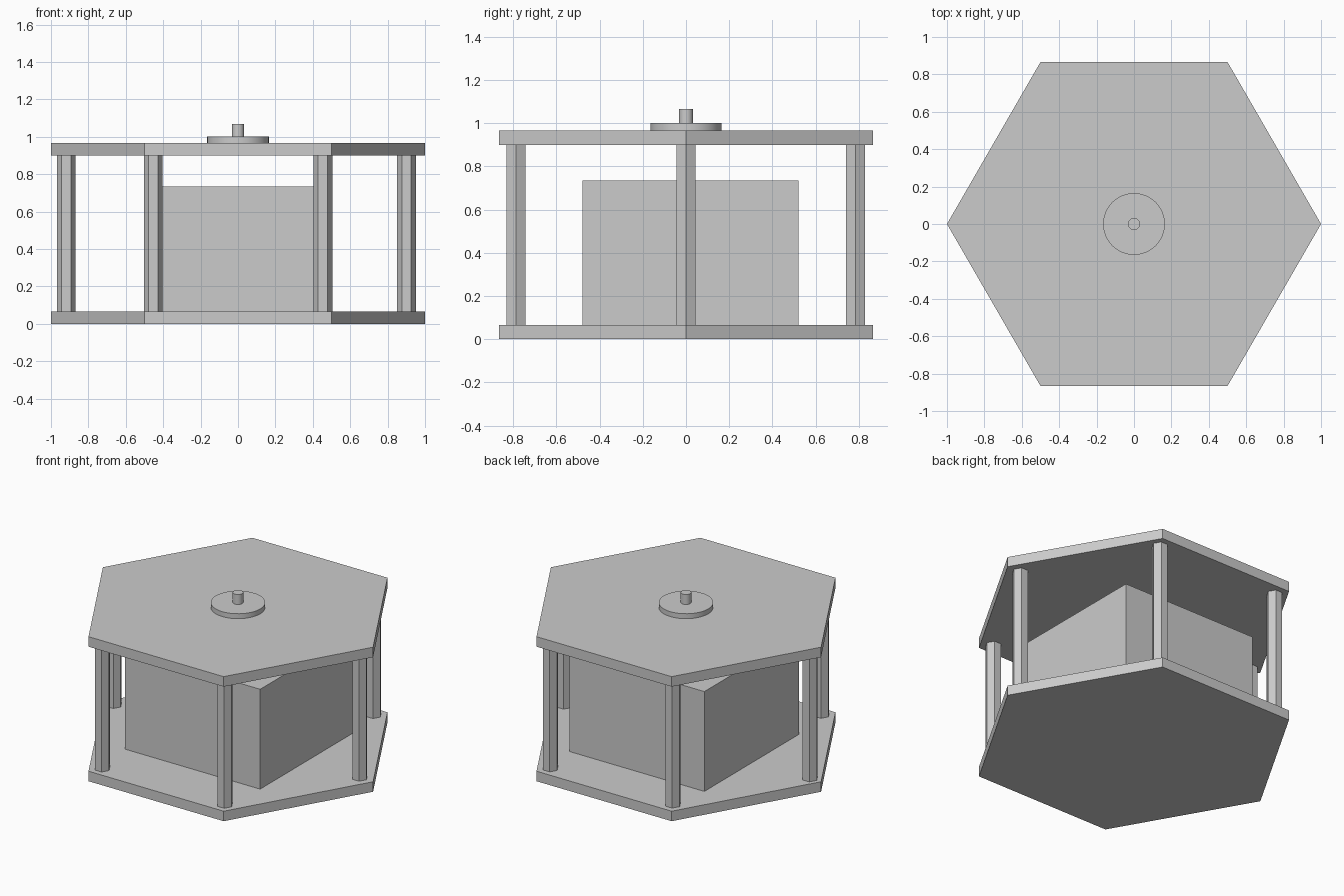
import bpy
import math

cube = bpy.data.objects.get("Cube")
if cube:
    bpy.data.objects.remove(cube, do_unlink=True)

GREY = (0.6, 0.6, 0.6, 1.0)
grey = bpy.data.materials.new("plain_grey")
grey.use_nodes = True
grey.diffuse_color = GREY
grey.node_tree.nodes["Principled BSDF"].inputs["Base Color"].default_value = GREY


def finish(name):
    obj = bpy.context.object
    obj.name = name
    obj.data.name = name
    obj.data.materials.append(grey)
    return obj


def prism(name, sides, radius, x, y, bottom, top, smooth=False):
    """Upright prism with a corner pointing along x."""
    bpy.ops.mesh.primitive_cylinder_add(
        vertices=sides, radius=radius, depth=top - bottom,
        location=(x, y, (bottom + top) / 2))
    obj = finish(name)
    # primitive starts with a corner on y, so turn the mesh a quarter
    obj.rotation_euler.z = math.pi / 2
    if smooth:
        bpy.ops.object.shade_smooth_by_angle(angle=math.radians(30))
    return obj


FLOOR, CEILING, ROOF = 0.067, 0.9, 0.967

# Hexagonal base and roof plates
prism("base_plate", 6, 1.0, 0, 0, 0, FLOOR)
prism("roof_plate", 6, 1.0, 0, 0, CEILING, ROOF)

# Hexagonal posts near the six corners
posts = {
    "left_post": (0.901, 0),
    "right_post": (-0.918, 0),
    "front_left_post": (0.454, -0.787),
    "front_right_post": (-0.453, -0.787),
    "back_left_post": (0.454, 0.785),
    "back_right_post": (-0.453, 0.785),
}
for name, (x, y) in posts.items():
    prism(name, 6, 0.05, x, y, FLOOR, CEILING)

# Central block standing on the base
bpy.ops.mesh.primitive_cube_add(size=1, location=(0, 0.02, (FLOOR + 0.735) / 2))
block = finish("central_block")
block.scale.z = 0.735 - FLOOR

# Round disc and peg on the roof
prism("roof_disc", 48, 0.165, 0, 0, ROOF, 1.0, smooth=True)
prism("roof_peg", 32, 0.032, 0, 0, 1.0, 1.067, smooth=True)
